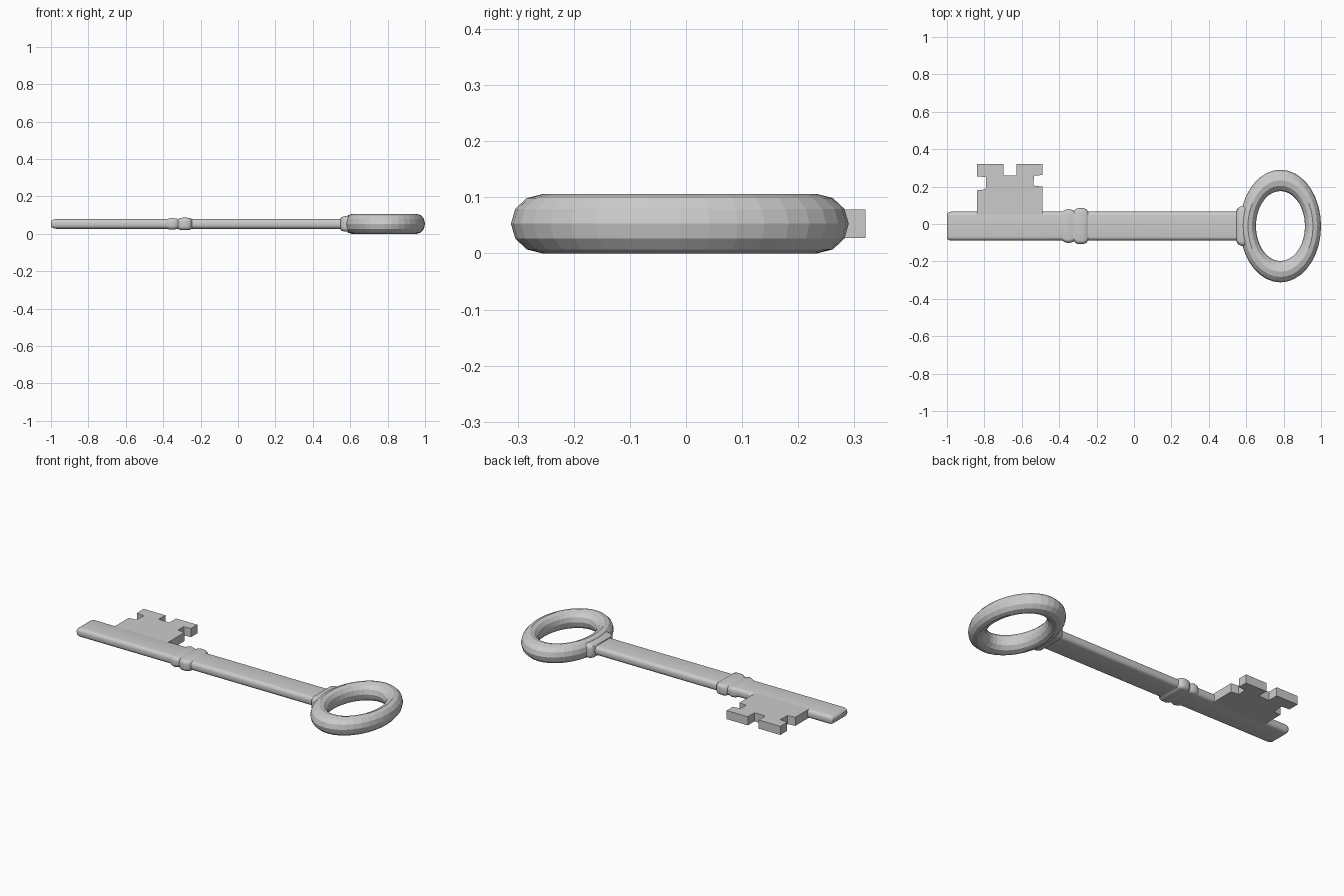
import bpy, bmesh
from math import sin, cos, pi

if "Cube" in bpy.data.objects:
    bpy.data.objects.remove(bpy.data.objects["Cube"])

CY, CZ = -0.011, 0.053   # key axis


def make(name, bm, smooth=None):
    bmesh.ops.recalc_face_normals(bm, faces=bm.faces[:])
    mesh = bpy.data.meshes.new(name)
    bm.to_mesh(mesh)
    bm.free()
    ob = bpy.data.objects.new(name, mesh)
    bpy.context.collection.objects.link(ob)
    if smooth:
        bpy.ops.object.select_all(action='DESELECT')
        ob.select_set(True)
        bpy.context.view_layer.objects.active = ob
        bpy.ops.object.shade_smooth_by_angle(angle=smooth)
    return ob


def bridge(bm, a, b):
    n = len(a)
    for i in range(n):
        j = (i + 1) % n
        bm.faces.new((a[i], a[j], b[j], b[i]))


def loft(name, stations, seg=4):
    """Loft rounded rectangles along x; station = (x, half width, half height, corner)."""
    bm = bmesh.new()
    rings = []
    for x, hy, hz, r in stations:
        ring = []
        for k, (sy, sz) in enumerate(((1, 1), (-1, 1), (-1, -1), (1, -1))):
            for i in range(seg + 1):
                a = pi / 2 * (k + i / seg)
                ring.append(bm.verts.new((x, CY + sy * (hy - r) + r * cos(a),
                                          CZ + sz * (hz - r) + r * sin(a))))
        rings.append(ring)
    for a, b in zip(rings, rings[1:]):
        bridge(bm, a, b)
    bm.faces.new(rings[0])
    bm.faces.new(rings[-1])
    return make(name, bm, 0.6)


# Flat shaft with rounded edges and a rounded tip
loft("shaft", [(-1.0, 0.066, 0.012, 0.010), (-0.995, 0.072, 0.019, 0.014),
               (-0.985, 0.076, 0.024, 0.018), (-0.973, 0.077, 0.026, 0.020),
               (0.60, 0.077, 0.026, 0.020)])

# Double-banded collar around the shaft
loft("shaft_collar", [(-0.385, 0.076, 0.025, 0.019), (-0.37, 0.086, 0.029, 0.020),
                      (-0.35, 0.091, 0.031, 0.020), (-0.33, 0.086, 0.028, 0.020),
                      (-0.32, 0.081, 0.027, 0.020), (-0.312, 0.091, 0.031, 0.020),
                      (-0.297, 0.096, 0.033, 0.020), (-0.27, 0.096, 0.033, 0.020),
                      (-0.255, 0.090, 0.031, 0.020), (-0.245, 0.076, 0.025, 0.019)])

# Collar joining the shaft to the bow
loft("bow_collar", [(0.548, 0.082, 0.030, 0.020), (0.555, 0.096, 0.037, 0.020),
                    (0.57, 0.105, 0.041, 0.022), (0.595, 0.107, 0.041, 0.022),
                    (0.605, 0.098, 0.037, 0.022)])

# Oval bow ring
bm = bmesh.new()
N, M = 36, 12
rings = []
for i in range(N):
    u = 2 * pi * i / N
    ring = []
    for j in range(M):
        v = 2 * pi * j / M
        c = cos(v)
        ring.append(bm.verts.new((0.783 + cos(u) * (0.174 + 0.043 * c),
                                  CY + sin(u) * (0.244 + 0.057 * c),
                                  CZ + 0.053 * sin(v))))
    rings.append(ring)
for i in range(N):
    bridge(bm, rings[i], rings[(i + 1) % N])
make("bow", bm)

# Notched bit
outline = [(-0.84, 0.03), (-0.84, 0.18), (-0.793, 0.185), (-0.79, 0.25), (-0.84, 0.255),
           (-0.84, 0.32), (-0.698, 0.32), (-0.698, 0.258), (-0.628, 0.258), (-0.628, 0.32),
           (-0.49, 0.32), (-0.49, 0.262), (-0.535, 0.258), (-0.537, 0.205), (-0.49, 0.2),
           (-0.49, 0.03)]
bm = bmesh.new()
low = [bm.verts.new((x, y, CZ - 0.0255)) for x, y in outline]
high = [bm.verts.new((x, y, CZ + 0.0255)) for x, y in outline]
bridge(bm, low, high)
bm.faces.new(low)
bm.faces.new(high)
make("bit", bm)
